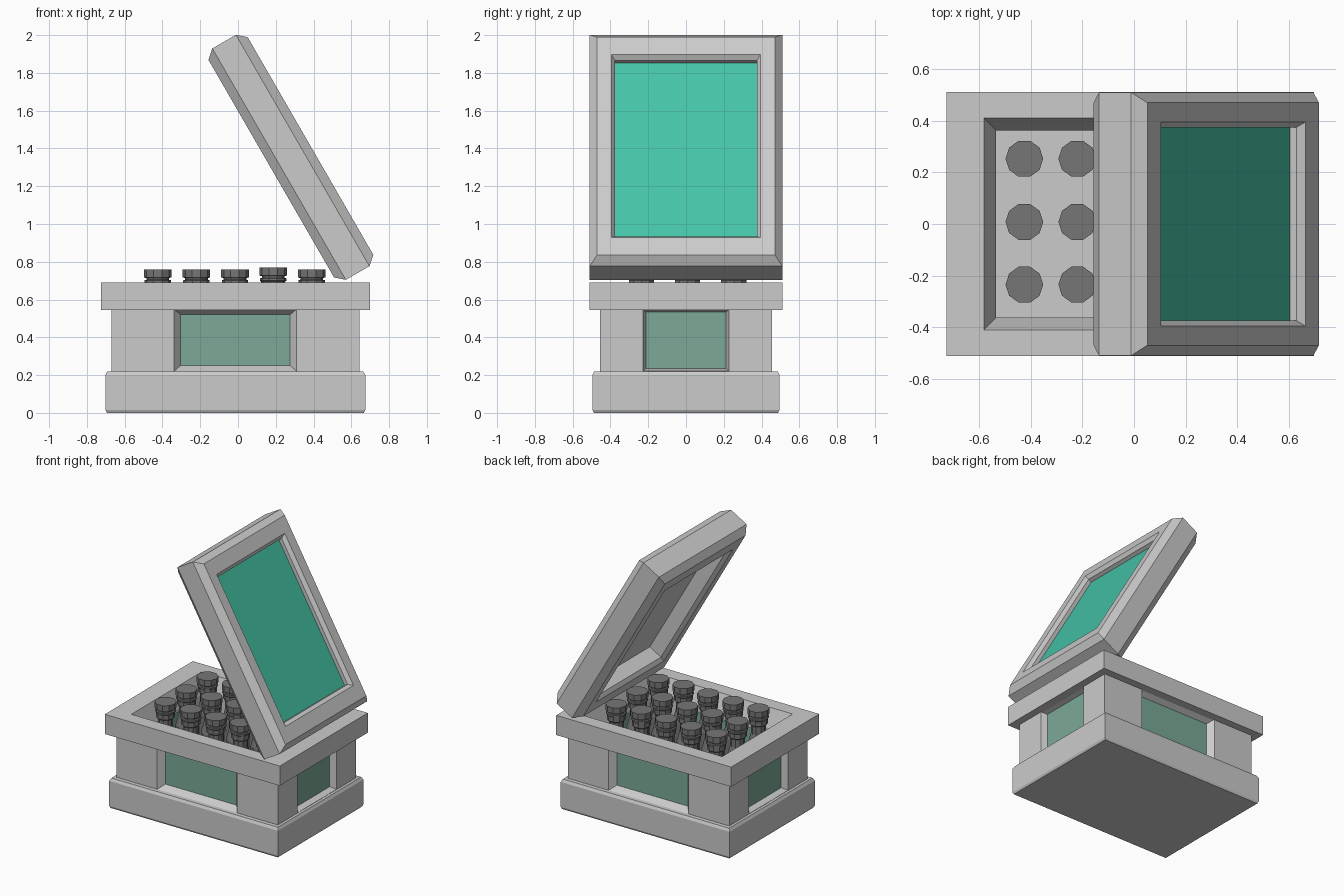
import bpy, bmesh
from math import radians, sin, cos, tau
from mathutils import Matrix

if "Cube" in bpy.data.objects:
    bpy.data.objects.remove(bpy.data.objects["Cube"])

CX = -0.014


def material(name, rgb):
    m = bpy.data.materials.new(name)
    m.diffuse_color = (*rgb, 1)
    m.use_nodes = True
    m.node_tree.nodes["Principled BSDF"].inputs["Base Color"].default_value = m.diffuse_color
    return m


GREEN = material("lid_green", (0.06, 0.55, 0.39))
DARK_GREEN = material("window_green", (0.20, 0.40, 0.31))
BLACK = material("bottle_black", (0.18, 0.18, 0.18))


def add_mesh(name, bm, matrix=Matrix(), mat=None):
    bmesh.ops.recalc_face_normals(bm, faces=bm.faces)
    mesh = bpy.data.meshes.new(name)
    bm.to_mesh(mesh)
    bm.free()
    ob = bpy.data.objects.new(name, mesh)
    ob.matrix_world = matrix
    if mat:
        mesh.materials.append(mat)
    bpy.context.collection.objects.link(ob)
    return ob


def loft(name, rings, matrix=Matrix(), mat=None, closed=False):
    """Skin a list of vertex rings; closed joins last to first, else caps the ends."""
    bm = bmesh.new()
    loops = [[bm.verts.new(p) for p in r] for r in rings]
    n = len(loops[0])
    pairs = list(zip(loops, loops[1:]))
    if closed:
        pairs.append((loops[-1], loops[0]))
    else:
        bm.faces.new(loops[0])
        bm.faces.new(loops[-1])
    for a, b in pairs:
        for i in range(n):
            j = (i + 1) % n
            bm.faces.new((a[i], a[j], b[j], b[i]))
    return add_mesh(name, bm, matrix, mat)


def rects(sections):
    """Rectangles from (half width, half depth, height)."""
    return [[(-x, -y, z), (x, -y, z), (x, y, z), (-x, y, z)] for x, y, z in sections]


def circles(profile, sides):
    return [[(r * cos(tau * i / sides), r * sin(tau * i / sides), z)
             for i in range(sides)] for r, z in profile]


centre = Matrix.Translation((CX, 0, 0))

# Base slab with chamfered edges; its top is the crate floor
loft("base", rects([(0.68, 0.488, 0), (0.688, 0.495, 0.015),
                    (0.688, 0.495, 0.2), (0.677, 0.485, 0.22)]), centre)

# Four walls, each a frame with a tapered window and a green pane
for k, side in enumerate(("front", "right", "back", "left")):
    is_long = k % 2 == 0
    half, dist = (0.657, 0.455) if is_long else (0.454, 0.657)
    wo, wi, ho, hi = (0.325, 0.29, 0.165, 0.135) if is_long else (0.2275, 0.2125, 0.163, 0.15)
    thick = 0.09 if is_long else 0.135
    m = (Matrix.Translation((CX, 0, 0.385)) @ Matrix.Rotation(radians(90 * k), 4, "Z")
         @ Matrix.Rotation(radians(90), 4, "X"))
    loft(side + "_wall", rects([(half, 0.17, dist), (wo, ho, dist), (wi, hi, dist - 0.045),
                                (wi, hi, dist - thick), (half - 0.01, 0.17, dist - thick)]),
         m, closed=True)
    loft(side + "_window", rects([(wi, hi, dist - 0.065), (wi, hi, dist - 0.045)]), m, DARK_GREEN)

# Top rim with sloping inner edge
loft("rim", rects([(0.7125, 0.512, 0.545), (0.7125, 0.512, 0.69), (0.5675, 0.41, 0.69),
                   (0.52, 0.363, 0.56), (0.52, 0.363, 0.545)]), centre, closed=True)

# Open lid: bevelled frame, green panel outside, grey lining inside
lid = Matrix.Translation((0.28, 0, 1.353)) @ Matrix.Rotation(radians(60), 4, "Y")
loft("lid_frame", rects([(0.665, 0.47, 0.12), (0.707, 0.51, 0.072), (0.707, 0.51, -0.072),
                         (0.665, 0.47, -0.12), (0.56, 0.395, -0.12), (0.537, 0.375, -0.094),
                         (0.537, 0.375, 0.094), (0.56, 0.395, 0.12)]), lid, closed=True)
loft("lid_panel", rects([(0.537, 0.375, 0.04), (0.537, 0.375, 0.066)]), lid, GREEN)
loft("lid_lining", rects([(0.537, 0.375, 0.01), (0.537, 0.375, 0.04)]), lid)

# Bottles: ten-sided, capped, in a five by three grid
profile = [(0.066, 0.22), (0.072, 0.24), (0.072, 0.5), (0.05, 0.58), (0.05, 0.64),
           (0.064, 0.65), (0.064, 0.685), (0.07, 0.69), (0.07, 0.702), (0.06, 0.705),
           (0.06, 0.714), (0.073, 0.717), (0.073, 0.76)]
bottle_mesh = None
for i, x in enumerate((-0.425, -0.22, -0.016, 0.186, 0.39)):
    for j, y in enumerate((-0.235, 0.008, 0.253)):
        place = Matrix.Translation((x, y, 0.01 if i == 3 else 0))
        if bottle_mesh is None:
            bottle_mesh = loft("bottle_0_0", circles(profile, 10), place, BLACK).data
        else:
            ob = bpy.data.objects.new(f"bottle_{i}_{j}", bottle_mesh)
            ob.matrix_world = place
            bpy.context.collection.objects.link(ob)
